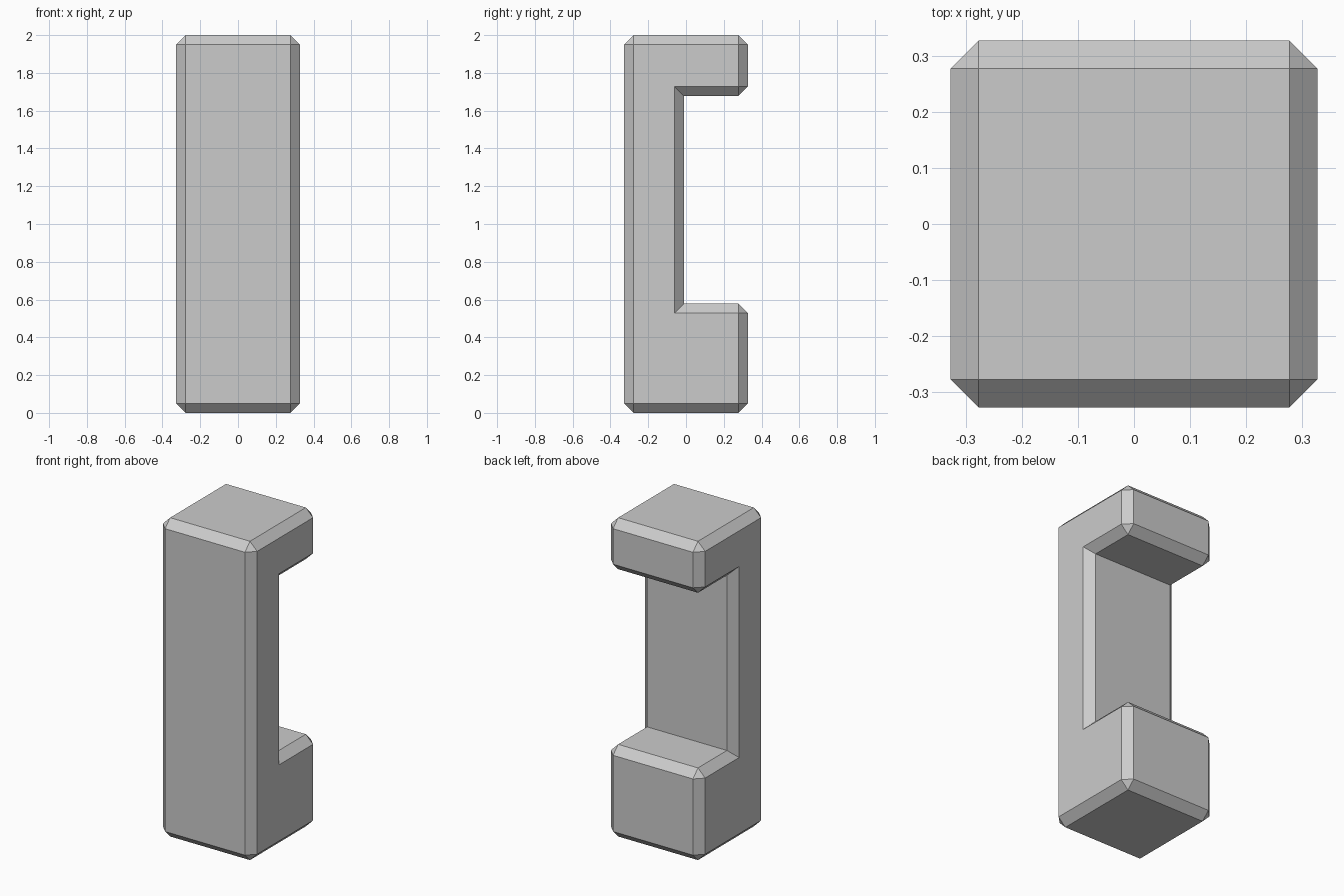
import bpy
import bmesh

cube = bpy.data.objects.get("Cube")
if cube:
    bpy.data.objects.remove(cube, do_unlink=True)

HALF = 0.327      # half width and half depth
INNER = -0.01     # rear face of the upright between the two arms
CHAMFER = 0.05

grey = bpy.data.materials.new("light grey")
grey.use_nodes = True
colour = (0.6, 0.6, 0.6, 1)
grey.diffuse_color = colour
grey.node_tree.nodes["Principled BSDF"].inputs["Base Color"].default_value = colour

# C-shaped side profile (y, z): upright in front, two arms to the back
profile = [(-HALF, 0), (HALF, 0), (HALF, 0.578), (INNER, 0.578),
           (INNER, 1.677), (HALF, 1.677), (HALF, 2), (-HALF, 2)]

bm = bmesh.new()
side = bm.faces.new([bm.verts.new((-HALF, y, z)) for y, z in profile])
result = bmesh.ops.extrude_face_region(bm, geom=[side])
moved = [v for v in result["geom"] if isinstance(v, bmesh.types.BMVert)]
bmesh.ops.translate(bm, verts=moved, vec=(2 * HALF, 0, 0))
bmesh.ops.recalc_face_normals(bm, faces=bm.faces)

# Chamfer every edge except the two inner corners
inner_corners = [e for e in bm.edges
                 if abs(e.verts[0].co.x - e.verts[1].co.x) > HALF
                 and all(abs(v.co.y - INNER) < 0.001 for v in e.verts)]
edges = [e for e in bm.edges if e not in inner_corners]
bmesh.ops.bevel(bm, geom=edges, offset=CHAMFER, offset_type='OFFSET',
                segments=1, profile=0.5, affect='EDGES', clamp_overlap=False)
bmesh.ops.recalc_face_normals(bm, faces=bm.faces)

mesh = bpy.data.meshes.new("chamfered_bracket")
bm.to_mesh(mesh)
bm.free()
mesh.materials.append(grey)
bracket = bpy.data.objects.new("chamfered_bracket", mesh)
bpy.context.collection.objects.link(bracket)
